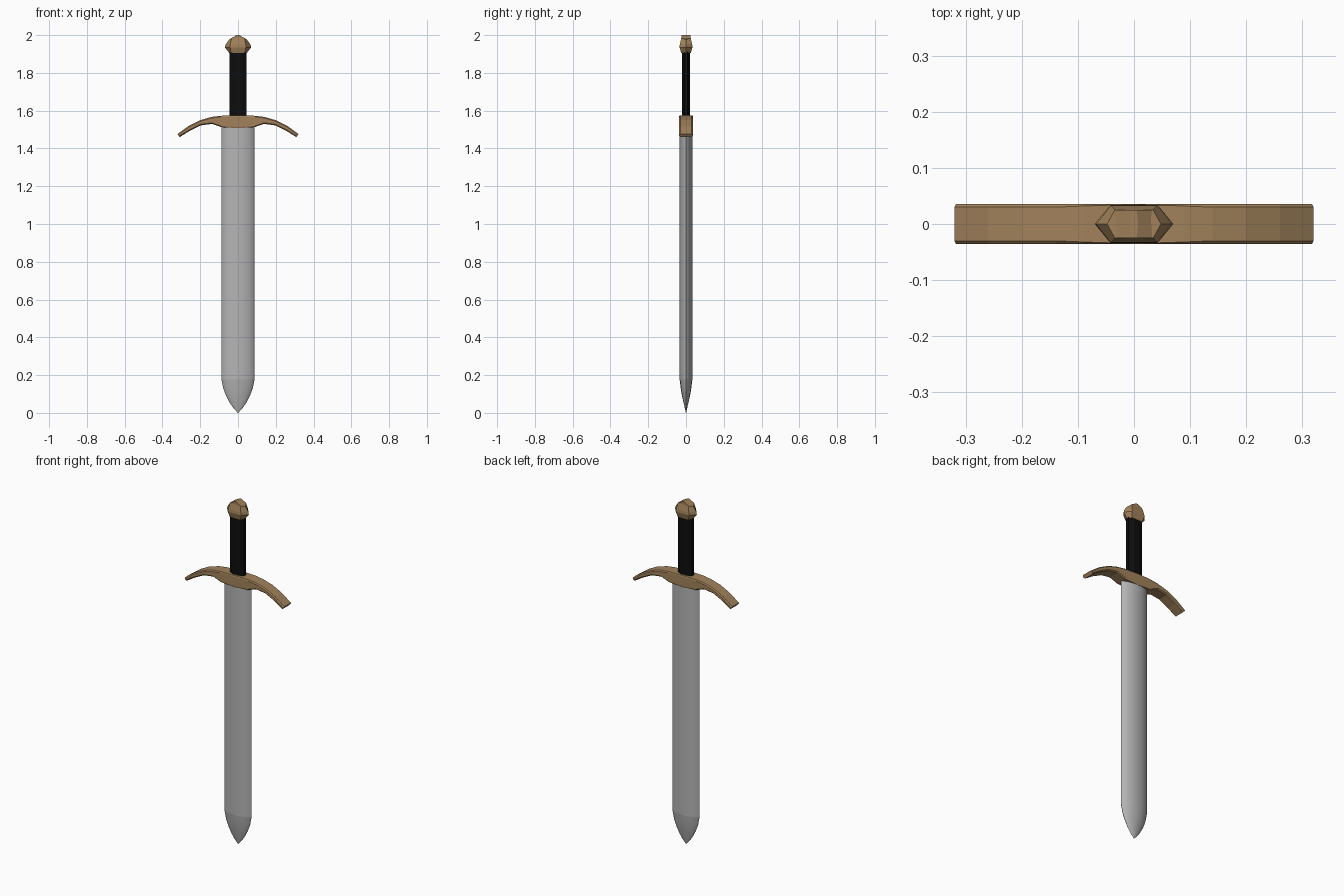
import bpy, bmesh, math

cube = bpy.data.objects.get("Cube")
if cube:
    bpy.data.objects.remove(cube, do_unlink=True)


def material(name, colour):
    m = bpy.data.materials.new(name)
    m.use_nodes = True
    m.diffuse_color = (*colour, 1)
    m.node_tree.nodes["Principled BSDF"].inputs["Base Color"].default_value = (*colour, 1)
    return m


steel = material("steel grey", (0.46, 0.46, 0.46))
bronze = material("bronze brown", (0.36, 0.225, 0.105))
black = material("grip black", (0.004, 0.004, 0.004))


def loft(name, rings, mat, smooth=None):
    """Skin a list of equal-length point rings and cap both ends."""
    bm = bmesh.new()
    loops = [[bm.verts.new(p) for p in ring] for ring in rings]
    n = len(loops[0])
    for a, b in zip(loops, loops[1:]):
        for i in range(n):
            j = (i + 1) % n
            bm.faces.new((a[i], a[j], b[j], b[i]))
    bm.faces.new(loops[0][::-1])
    bm.faces.new(loops[-1])
    bmesh.ops.remove_doubles(bm, verts=bm.verts, dist=0.0004)
    bmesh.ops.recalc_face_normals(bm, faces=bm.faces)
    mesh = bpy.data.meshes.new(name)
    bm.to_mesh(mesh)
    bm.free()
    mesh.materials.append(mat)
    obj = bpy.data.objects.new(name, mesh)
    bpy.context.collection.objects.link(obj)
    if smooth:
        bpy.ops.object.select_all(action='DESELECT')
        obj.select_set(True)
        bpy.context.view_layer.objects.active = obj
        bpy.ops.object.shade_smooth_by_angle(angle=math.radians(smooth))
    return obj


# Blade: lens section with sharp edges on both sides
def lens(z, w, d, steps=8):
    ring = []
    for side in (1, -1):
        for i in range(steps):
            x = math.cos(math.pi * i / steps)
            ring.append((side * w * x, side * d * (1 - x * x) ** 0.7, z))
    return ring


loft("blade", [lens(0.18, 0.088, 0.034), lens(1.54, 0.088, 0.034)], steel, 40)

# Tip: same section drawn in to a point
tip = [(0, 0.001, 0.001), (0.02, 0.02, 0.005), (0.05, 0.042, 0.012),
       (0.09, 0.063, 0.021), (0.13, 0.078, 0.028), (0.18, 0.088, 0.034)]
loft("blade_tip", [lens(*t) for t in tip], steel, 40)


# Grip: flattened eight-sided handle
def oval(z, w, d, sides=8):
    return [(w * math.cos(2 * math.pi * (i + 0.5) / sides) / math.cos(math.pi / sides),
             d * math.sin(2 * math.pi * (i + 0.5) / sides) / math.cos(math.pi / sides), z)
            for i in range(sides)]


loft("grip", [oval(1.56, 0.045, 0.022), oval(1.915, 0.045, 0.022)], black)

# Guard: drooping arms; each station is x, top z, bottom z, top half depth
half = [(0, 1.575, 1.507, 0.035), (0.09, 1.573, 1.513, 0.032), (0.14, 1.567, 1.53, 0.03),
        (0.2, 1.55, 1.522, 0.03), (0.26, 1.52, 1.493, 0.03)]
end = [(0.32, 1.477, 0.308, 1.46)]


def guard_ring(x, top, xb, low, d):
    c = 0.006
    full = 0.036
    tx = x + (xb - x) * 0.25
    bx = x + (xb - x) * 0.75
    return [(x, -d, top), (tx, -full, top - c), (bx, -full, low + c), (xb, -d, low),
            (xb, d, low), (bx, full, low + c), (tx, full, top - c), (x, d, top)]


arm = [guard_ring(x, t, x * 0.985, b, d) for x, t, b, d in half]
arm += [guard_ring(x, t, xb, b, 0.03) for x, t, xb, b in end]
mirrored = [[(-x, y, z) for x, y, z in ring] for ring in arm[:0:-1]]
loft("guard", mirrored + arm, bronze)


# Pommel: faceted nut with pointed sides and a ridged crown
def hexagon(z, w, inner, d, drop=0.0):
    return [(w, 0, z - drop), (inner, d, z), (-inner, d, z),
            (-w, 0, z - drop), (-inner, -d, z), (inner, -d, z)]


loft("pommel", [hexagon(1.904, 0.045, 0.035, 0.025),
                hexagon(1.935, 0.07, 0.042, 0.034),
                hexagon(1.95, 0.066, 0.041, 0.033),
                hexagon(1.985, 0.048, 0.034, 0.025, 0.01)], bronze)
crown = hexagon(1.984, 0.047, 0.034, 0.025, 0.01)
loft("pommel_crown", [crown, [(x * 0.15, y, 2.0) for x, y, z in crown]], bronze)
